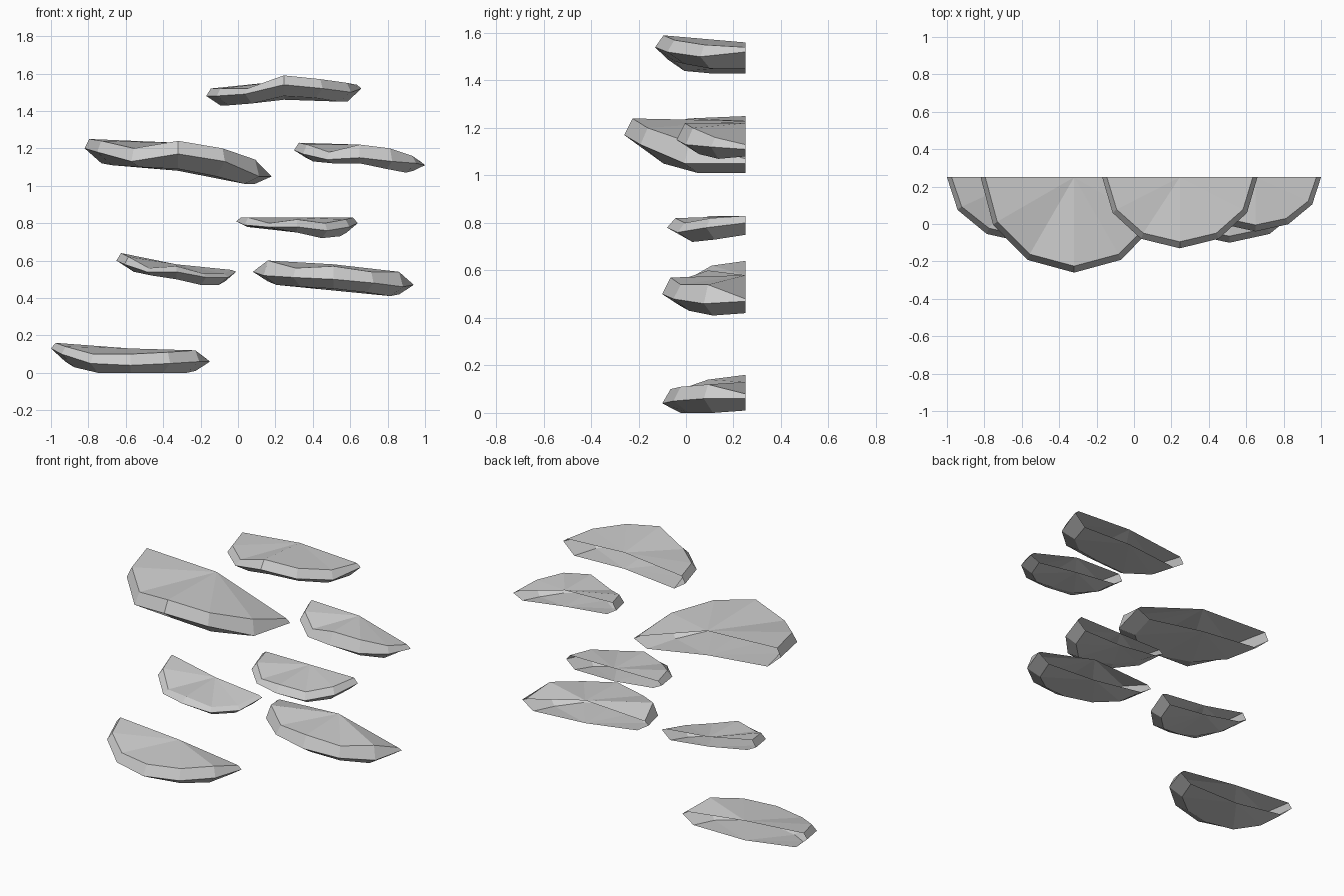
import bpy
import bmesh
from math import cos, sin, pi

cube = bpy.data.objects.get("Cube")
if cube:
    bpy.data.objects.remove(cube, do_unlink=True)

# Single stone colour
stone = bpy.data.materials.new("pale grey stone")
stone.use_nodes = True
stone.diffuse_color = (0.6, 0.6, 0.6, 1)
stone.node_tree.nodes["Principled BSDF"].inputs["Base Color"].default_value = (0.6, 0.6, 0.6, 1)

BACK = 0.25      # plane where every ledge meets the wall
SEGMENTS = 6     # facets along each half-round rim


def rim(bm, center, half_width, depth, base, heights):
    """Half-round chain of vertices, running from the -x end to the +x end."""
    verts = []
    for i, height in enumerate(heights):
        angle = pi * i / SEGMENTS
        x = center - half_width * cos(angle)
        y = BACK - depth * sin(angle)
        verts.append(bm.verts.new((x, y, base + height / 100)))
    return verts


def bridge(bm, upper, lower):
    """Band of quads between two neighbouring chains."""
    for i in range(SEGMENTS):
        bm.faces.new((upper[i], lower[i], lower[i + 1], upper[i + 1]))


def fan(bm, chain, center, z, flip):
    """Faceted cap radiating from a point in the middle of the back edge."""
    hub = bm.verts.new((center, BACK, z))
    for a, b in zip(chain, chain[1:]):
        bm.faces.new((hub, b, a) if flip else (hub, a, b))


def ledge(name, center, half_width, depth, base, top, middle, bottom, hubs):
    """Rock ledge, open where it meets the wall; heights in hundredths above base."""
    bm = bmesh.new()
    upper = rim(bm, center, half_width - 0.025, depth - 0.035, base, top)
    outer = rim(bm, center, half_width, depth, base, middle)
    lower = rim(bm, center, half_width * 0.82, depth * 0.78, base, bottom)
    bridge(bm, upper, outer)
    bridge(bm, outer, lower)
    fan(bm, upper, center, base + hubs[0] / 100, False)
    fan(bm, lower, center, base + hubs[1] / 100, True)
    mesh = bpy.data.meshes.new(name)
    bm.to_mesh(mesh)
    bm.free()
    mesh.materials.append(stone)
    obj = bpy.data.objects.new(name, mesh)
    bpy.context.collection.objects.link(obj)
    return obj


# Ledges from the lowest to the highest
ledge("bottom_ledge", center=-0.575, half_width=0.425, depth=0.35, base=0,
      top=(16, 14, 10, 10, 11, 12, 8),
      middle=(13, 10, 5, 4, 5, 6, 6),
      bottom=(6, 3, 0, 0, 0, 0, 1), hubs=(13, 1))

ledge("low_long_ledge", center=0.51, half_width=0.43, depth=0.35, base=0.41,
      top=(15, 19, 15, 16, 13, 13, 7),
      middle=(13, 11, 10, 9, 7, 5, 6),
      bottom=(8, 6, 5, 4, 2, 0, 1), hubs=(17, 3))

ledge("low_short_ledge", center=-0.33, half_width=0.32, depth=0.32, base=0.47,
      top=(17, 15, 9, 10, 6, 6, 8),
      middle=(13, 11, 7, 7, 4, 4, 7),
      bottom=(10, 7, 5, 3, 0, 0, 2), hubs=(11, 5))

ledge("middle_ledge", center=0.315, half_width=0.325, depth=0.33, base=0.72,
      top=(11, 11, 8, 10, 8, 10, 11),
      middle=(9, 7, 6, 6, 4, 6, 8),
      bottom=(6, 6, 5, 3, 0, 1, 3), hubs=(11, 3))

ledge("high_small_ledge", center=0.65, half_width=0.35, depth=0.29, base=1.07,
      top=(16, 15, 11, 15, 13, 9, 6),
      middle=(12, 10, 7, 8, 6, 5, 4),
      bottom=(8, 6, 5, 5, 2, 0, 1), hubs=(15, 5))

ledge("high_wide_ledge", center=-0.32, half_width=0.5, depth=0.51, base=1,
      top=(25, 24, 20, 24, 20, 14, 7),
      middle=(20, 18, 13, 17, 13, 5, 5),
      bottom=(12, 11, 10, 9, 5, 1, 1), hubs=(23, 8))

ledge("top_ledge", center=0.245, half_width=0.415, depth=0.38, base=1.43,
      top=(9, 9, 9, 16, 14, 12, 11),
      middle=(5, 5, 6, 11, 9, 7, 9),
      bottom=(0, 0, 1, 5, 4, 2, 2), hubs=(13, 3))
